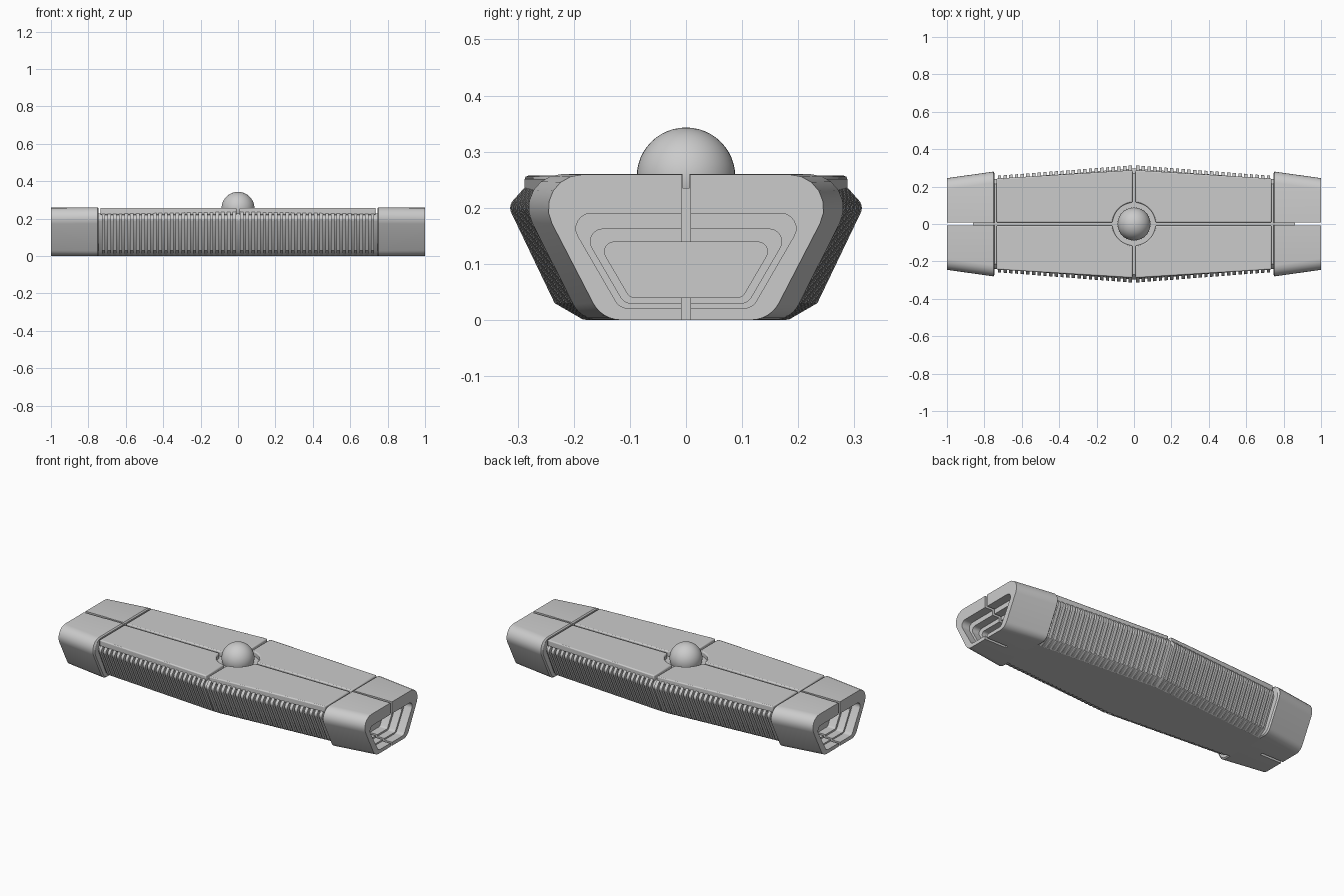
import bpy, bmesh
from math import pi, sin, cos, asin, sqrt
from mathutils import Vector

if "Cube" in bpy.data.objects:
    bpy.data.objects.remove(bpy.data.objects["Cube"])


def outline(half, steps=6):
    """Mirror corners (y, z, radius), listed bottom to top, and round each one."""
    corners = half + [(-y, z, r) for y, z, r in reversed(half)]
    pts, n = [], len(corners)
    for i, (y, z, r) in enumerate(corners):
        p = Vector((y, z))
        if r == 0:
            pts.append(p)
            continue
        a = (Vector(corners[i - 1][:2]) - p).normalized()
        b = (Vector(corners[(i + 1) % n][:2]) - p).normalized()
        ang = a.angle(b)
        c = p + (a + b).normalized() * (r / sin(ang / 2))
        t = r / (sin(ang / 2) / cos(ang / 2))
        start, end = p + a * t - c, p + b * t - c
        sweep = start.angle_signed(end)
        for k in range(steps + 1):
            f = -sweep * k / steps
            pts.append(c + Vector((start.x * cos(f) - start.y * sin(f),
                                   start.x * sin(f) + start.y * cos(f))))
    return pts


def loft(bm, sections):
    rings = [[bm.verts.new((x, p[0], p[1])) for p in pts] for x, pts in sections]
    for a, b in zip(rings, rings[1:]):
        for i in range(len(a)):
            j = (i + 1) % len(a)
            bm.faces.new((a[i], a[j], b[j], b[i]))
    bm.faces.new(rings[0])
    bm.faces.new(rings[-1])


def finish(bm, name, smooth=True):
    bmesh.ops.recalc_face_normals(bm, faces=bm.faces[:])
    me = bpy.data.meshes.new(name)
    bm.to_mesh(me)
    bm.free()
    ob = bpy.data.objects.new(name, me)
    bpy.context.collection.objects.link(ob)
    if smooth:
        bpy.ops.object.select_all(action='DESELECT')
        ob.select_set(True)
        bpy.context.view_layer.objects.active = ob
        bpy.ops.object.shade_smooth_by_angle(angle=0.55)
    return ob


def mirror(ob, x=True, y=False):
    m = ob.modifiers.new("mirror", 'MIRROR')
    m.use_axis = (x, y, False)
    m.use_mirror_merge = False


def box_cutter(name, lo, hi):
    bm = bmesh.new()
    bmesh.ops.create_cube(bm, size=1)
    for v in bm.verts:
        v.co = [l + (c + 0.5) * (h - l) for c, l, h in zip(v.co, lo, hi)]
    ob = finish(bm, name, False)
    ob.hide_render = True
    ob.hide_set(True)
    return ob


def width(x):
    return 0.315 - 0.057 * abs(x) / 0.74


# Core of the body
def core_profile(x):
    w = width(x) - 0.014
    return outline([(w - 0.122, 0, 0), (w - 0.078, 0.03, 0), (w, 0.2, 0.02), (w - 0.03, 0.228, 0)])


bm = bmesh.new()
loft(bm, [(x, core_profile(x)) for x in (-0.76, 0, 0.76)])
finish(bm, "body_core")


# Grip ribs
def rib_profile(x):
    w = width(x)
    return outline([(w - 0.13, 0.001, 0), (w - 0.08, 0.03, 0), (w + 0.003, 0.203, 0.02),
                    (w - 0.03, 0.24, 0), (w - 0.07, 0.224, 0)])


bm = bmesh.new()
for i in range(24):
    x = 0.011 + 0.0304 * i
    loft(bm, [(x, rib_profile(x)), (x + 0.018, rib_profile(x + 0.018))])
mirror(finish(bm, "grip_ribs"))

# Four top plates with a round cut-out in the middle
bm = bmesh.new()
g, r = 0.008, 0.115
a0 = asin(g / r)
pts = [(r * cos(a), r * sin(a)) for a in (a0 + (pi / 2 - 2 * a0) * k / 16 for k in range(17))]
pts += [(g, 0.288), (0.736, 0.243), (0.736, g)]
face = bm.faces.new([bm.verts.new((x, y, 0.22)) for x, y in pts])
ext = bmesh.ops.extrude_face_region(bm, geom=[face])
for v in ext["geom"]:
    if isinstance(v, bmesh.types.BMVert):
        v.co.z = 0.257
plates = finish(bm, "top_plates")
bev = plates.modifiers.new("bevel", 'BEVEL')
bev.width, bev.segments, bev.limit_method, bev.angle_limit = 0.006, 2, 'ANGLE', 0.7
mirror(plates, True, True)

# Hollow end caps with stepped recess
base = outline([(0.187, 0, 0.05), (0.318, 0.26, 0.06)])
base_in = outline([(0.18, 0.005, 0.05), (0.308, 0.254, 0.058)])
tip = outline([(0.15, 0, 0.056), (0.284, 0.259, 0.06)])
step1 = outline([(0.118, 0.021, 0.025), (0.216, 0.19, 0.027)])
step2 = outline([(0.11, 0.03, 0.02), (0.187, 0.162, 0.022)])
step3 = outline([(0.1, 0.04, 0.015), (0.158, 0.139, 0.017)])
bm = bmesh.new()
loft(bm, [(0.745, base_in), (0.752, base), (1, tip), (1, step1), (0.95, step1),
          (0.95, step2), (0.905, step2), (0.905, step3), (0.855, step3)])
caps = finish(bm, "end_caps")
cutters = [box_cutter("slot_cutter", (0.861, -0.008, -0.1), (1.1, 0.008, 0.4)),
           box_cutter("groove_cutter", (0.7, -0.006, 0.235), (0.9, 0.006, 0.4))]
for c in cutters:
    b = caps.modifiers.new("cut", 'BOOLEAN')
    b.operation, b.solver, b.object = 'DIFFERENCE', 'EXACT', c
mirror(caps)

# Ball in the middle
bm = bmesh.new()
bmesh.ops.create_uvsphere(bm, u_segments=40, v_segments=24, radius=0.088)
bmesh.ops.translate(bm, verts=bm.verts[:], vec=(0, 0, 0.255))
finish(bm, "ball")
